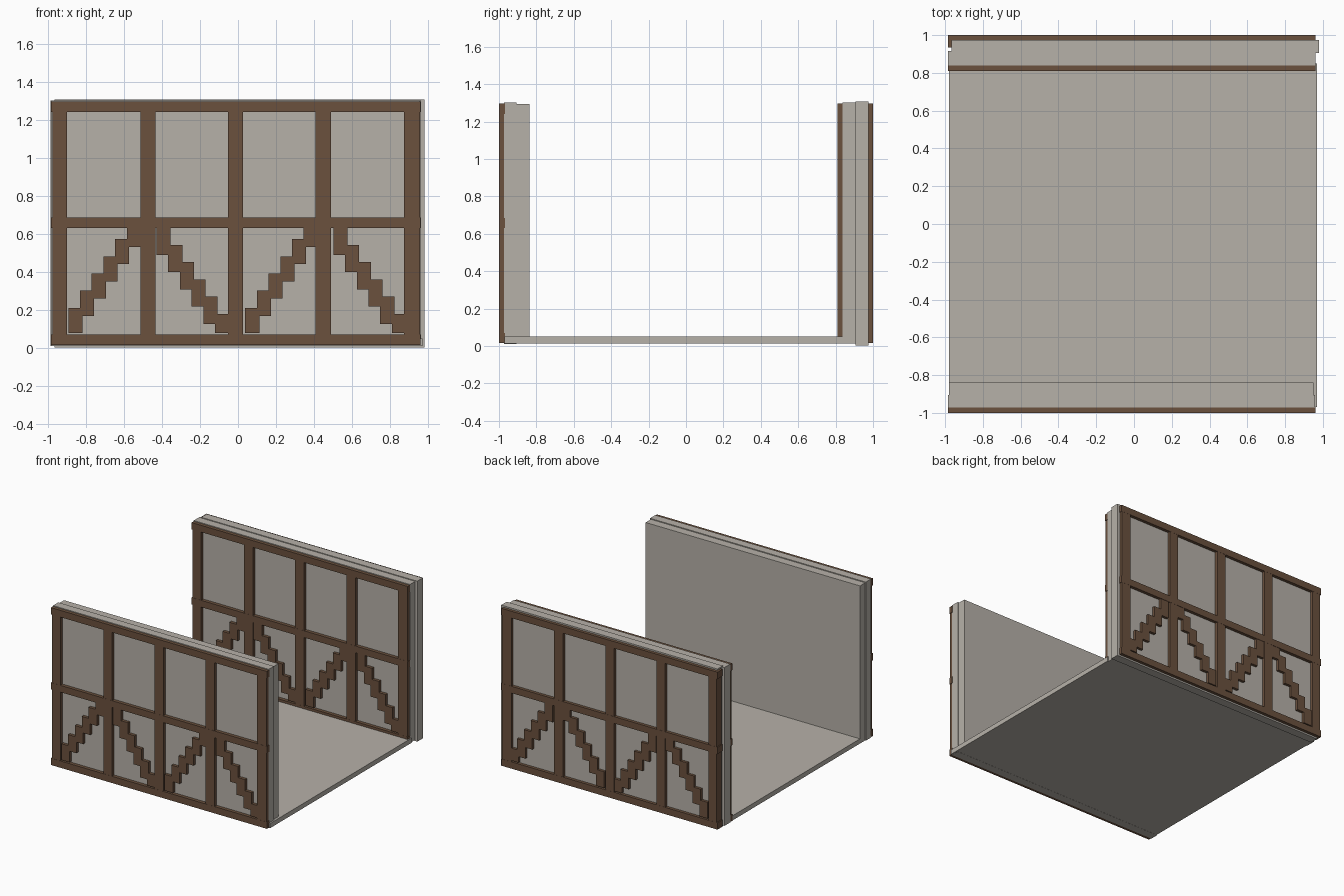
import bpy, bmesh
from mathutils import Matrix, Vector

if "Cube" in bpy.data.objects:
    bpy.data.objects.remove(bpy.data.objects["Cube"])


def material(name, rgb):
    m = bpy.data.materials.new(name)
    m.diffuse_color = (*rgb, 1)
    m.use_nodes = True
    m.node_tree.nodes["Principled BSDF"].inputs["Base Color"].default_value = m.diffuse_color
    return m


PLASTER = material("grey plaster", (0.47, 0.44, 0.395))
TIMBER = material("brown timber", (0.145, 0.082, 0.048))


def build(name, boxes, mat):
    """One object made of boxes given as (x0, x1, y0, y1, z0, z1)."""
    bm = bmesh.new()
    for x0, x1, y0, y1, z0, z1 in boxes:
        c = Vector((x0 + x1, y0 + y1, z0 + z1)) / 2
        s = (x1 - x0, y1 - y0, z1 - z0, 1)
        bmesh.ops.create_cube(bm, size=1, matrix=Matrix.Translation(c) @ Matrix.Diagonal(s))
    me = bpy.data.meshes.new(name)
    bm.to_mesh(me)
    bm.free()
    me.materials.append(mat)
    ob = bpy.data.objects.new(name, me)
    bpy.context.collection.objects.link(ob)
    return ob


def timber_frame(name, face, depth, side):
    """Half-timbering whose outer face is at y = face; side is the way it looks."""
    def box(x0, x1, z0, z1, inset):
        a, b = face - side * inset, face - side * depth
        return (x0, x1, min(a, b), max(a, b), z0, z1)

    # horizontal rails
    rails = [box(-0.984, 0.96, z0, z1, 0) for z0, z1 in
             ((0.015, 0.07), (0.63, 0.685), (1.24, 1.295))]
    # upright posts
    posts = [box(x0, x1, 0.03, 1.28, 0.001) for x0, x1 in
             ((-0.976, -0.9), (-0.512, -0.434), (-0.053, 0.027),
              (0.408, 0.489), (0.872, 0.956))]
    # stepped diagonal braces, rising then falling
    braces = []
    for bay in (0, 0.93):
        for i in range(6):
            x, z = -0.892 + bay + 0.0615 * i, 0.079 + 0.0905 * i
            braces.append(box(x, x + 0.074, z, z + 0.132, 0.003))
            x, z = -0.121 + bay - 0.0615 * i, 0.037 + 0.0905 * i
            low = 0.079 if i == 0 else z
            braces.append(box(x, x + 0.074, low, z + 0.143, 0.003))
    build(name, rails + posts + braces, TIMBER)


# floor slab
build("floor", [(-0.979, 0.969, -0.97, 0.85, 0.012, 0.05)], PLASTER)

# front wall: outer and inner panels
build("front_wall_outer_panel", [(-0.984, 0.957, -0.972, -0.905, 0.011, 1.301)], PLASTER)
build("front_wall_inner_panel", [(-0.979, 0.95, -0.906, -0.838, 0.03, 1.294)], PLASTER)

# back wall: two panels slightly offset from each other
build("back_wall_outer_panel", [(-0.965, 0.98, 0.905, 0.975, 0.002, 1.307)], PLASTER)
build("back_wall_inner_panel", [(-0.985, 0.961, 0.838, 0.915, 0.012, 1.301)], PLASTER)

# timber frames on three wall faces
timber_frame("front_timber_frame", -1.0, 0.032, -1)
timber_frame("back_outer_timber_frame", 1.0, 0.065, 1)
timber_frame("back_inner_timber_frame", 0.81, 0.035, -1)
